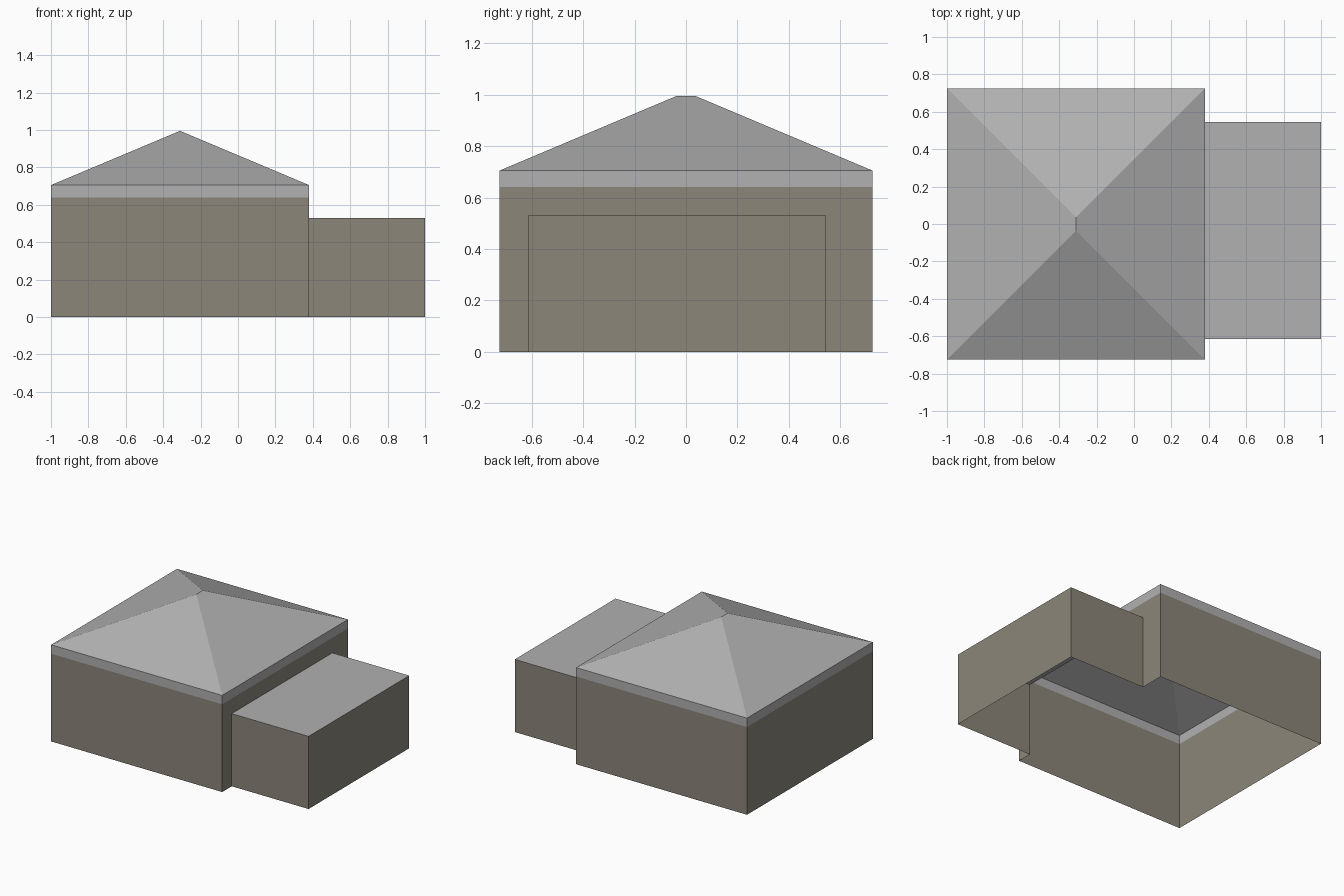
import bpy

cube = bpy.data.objects.get("Cube")
if cube:
    bpy.data.objects.remove(cube, do_unlink=True)


def material(name, color):
    mat = bpy.data.materials.new(name)
    mat.use_nodes = True
    mat.diffuse_color = color
    mat.node_tree.nodes["Principled BSDF"].inputs["Base Color"].default_value = color
    return mat


wall_mat = material("taupe wall", (0.262, 0.240, 0.195, 1))
roof_mat = material("grey roof", (0.44, 0.44, 0.445, 1))


def add_mesh(name, verts, faces, mat):
    mesh = bpy.data.meshes.new(name)
    mesh.from_pydata(verts, [], faces)
    mesh.materials.append(mat)
    obj = bpy.data.objects.new(name, mesh)
    bpy.context.collection.objects.link(obj)
    return obj


def wall(name, path, bottom, top, mat, closed=False):
    """Raise a counter-clockwise floor path into single-sheet walls."""
    n = len(path)
    verts = [(x, y, z) for z in (bottom, top) for x, y in path]
    faces = [(i, (i + 1) % n, n + (i + 1) % n, n + i)
             for i in range(n if closed else n - 1)]
    return add_mesh(name, verts, faces, mat)


# Main dimensions
left, join, right = -1.0, 0.38, 1.0
half = 0.725
wing_front, wing_back = -0.615, 0.545
wing_top, wall_top, eave, peak = 0.53, 0.64, 0.705, 0.995
ridge_x, ridge_half = (left + join) / 2, 0.037

# Main block: walls open to the side wing, with a header over the opening
corners = [(join, -half), (join, half), (left, half), (left, -half)]
wall("main_walls", [(join, wing_back)] + corners[1:] + [corners[0], (join, wing_front)],
     0, wing_top, wall_mat)
wall("upper_walls", corners, wing_top, wall_top, wall_mat, closed=True)

# Fascia band below the roof
wall("roof_fascia", corners, wall_top, eave, roof_mat, closed=True)

# Hipped roof with a short ridge
add_mesh("hipped_roof",
         [(x, y, eave) for x, y in corners]
         + [(ridge_x, -ridge_half, peak), (ridge_x, ridge_half, peak)],
         [(0, 1, 5, 4), (1, 2, 5), (2, 3, 4, 5), (3, 0, 4)], roof_mat)

# Side wing: three walls and a flat roof
wing = [(join, wing_front), (right, wing_front), (right, wing_back), (join, wing_back)]
wall("wing_walls", wing, 0, wing_top, wall_mat)
add_mesh("wing_flat_roof", [(x, y, wing_top) for x, y in wing], [(0, 1, 2, 3)], roof_mat)
